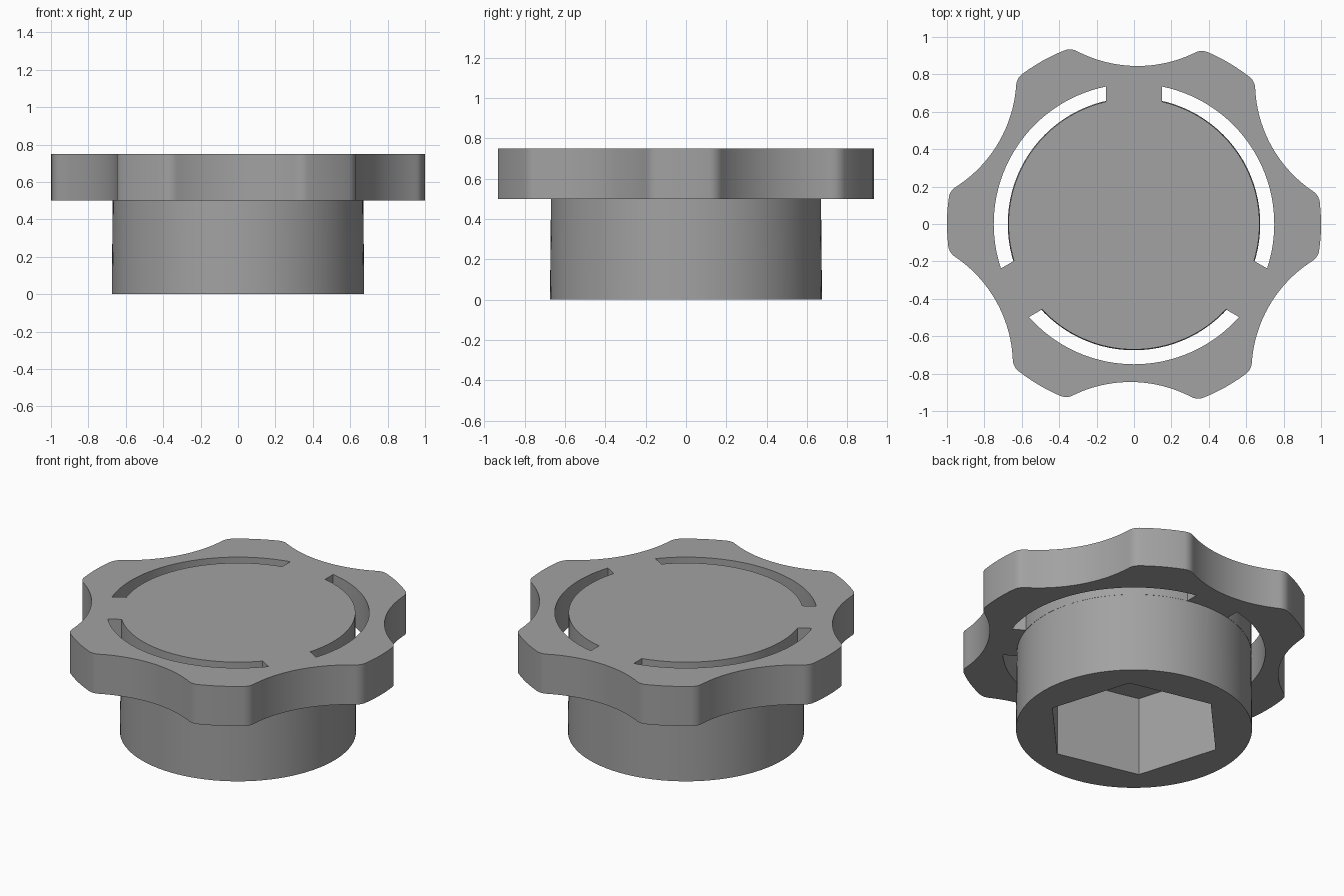
import bpy, bmesh, math
from math import cos, sin, asin, acos, atan2, pi, radians

if "Cube" in bpy.data.objects:
    bpy.data.objects.remove(bpy.data.objects["Cube"])

metal = bpy.data.materials.new("grey")
metal.diffuse_color = (0.36, 0.36, 0.36, 1)
metal.use_nodes = True
metal.node_tree.nodes["Principled BSDF"].inputs["Base Color"].default_value = metal.diffuse_color


def prism(name, pts, z0, z1, bottom_scale=1.0):
    """Closed prism from a counter-clockwise outline."""
    bm = bmesh.new()
    low = [bm.verts.new((x * bottom_scale, y * bottom_scale, z0)) for x, y in pts]
    top = [bm.verts.new((x, y, z1)) for x, y in pts]
    bm.faces.new(low[::-1])
    bm.faces.new(top)
    n = len(pts)
    for i in range(n):
        j = (i + 1) % n
        bm.faces.new((low[i], low[j], top[j], top[i]))
    mesh = bpy.data.meshes.new(name)
    bm.to_mesh(mesh)
    bm.free()
    mesh.materials.append(metal)
    ob = bpy.data.objects.new(name, mesh)
    bpy.context.collection.objects.link(ob)
    return ob


def arc(cx, cy, r, a0, a1, n):
    return [(cx + r * cos(a0 + (a1 - a0) * i / n),
             cy + r * sin(a0 + (a1 - a0) * i / n)) for i in range(n + 1)]


def combine(target, other, operation):
    mod = target.modifiers.new(operation, 'BOOLEAN')
    mod.operation = operation
    mod.solver = 'EXACT'
    mod.object = other
    bpy.context.view_layer.objects.active = target
    bpy.ops.object.modifier_apply(modifier=mod.name)
    bpy.data.objects.remove(other)


# Six-lobed grip outline: scallops blended into rounded lobes
D, R, F = 1.545, 0.70, 0.08          # scallop centre distance, scallop radius, fillet
off = acos(((1 - F) ** 2 + D * D - (R + F) ** 2) / (2 * (1 - F) * D))
outline = []
for k in range(6):
    mid = radians(30 + 60 * k - 0.7)
    sx, sy = D * cos(mid), D * sin(mid)
    fa, fb = mid - off, mid + off
    ax, ay = (1 - F) * cos(fa), (1 - F) * sin(fa)
    bx, by = (1 - F) * cos(fb), (1 - F) * sin(fb)
    sweep = atan2((1 - F) * sin(off), D - (1 - F) * cos(off))
    outline += arc(ax, ay, F, fa, mid + pi - 0 - (pi - sweep), 6)[:-1]
    outline += arc(sx, sy, R, mid + pi + sweep, mid + pi - sweep, 24)
    outline += arc(bx, by, F, mid - sweep, fb, 6)[1:]
    nxt = mid + pi / 3 - off
    outline += arc(0, 0, 1, fb, nxt, 6)[1:-1]

knob = prism("knob", outline, 0.5, 0.75)

# Round hub below the grip
hub = prism("hub", arc(0, 0, 0.669, 0, 2 * pi, 96)[:-1], 0, 0.6, 0.675 / 0.669)
combine(knob, hub, 'UNION')

# Three arc slots separated by straight-sided bridges
for k in range(3):
    a0, a1 = radians(90 + 120 * k), radians(210 + 120 * k)
    o, i = asin(0.15 / 0.75), asin(0.15 / 0.671)
    slot = arc(0, 0, 0.75, a0 + o, a1 - o, 32) + arc(0, 0, 0.671, a1 - i, a0 + i, 32)
    combine(knob, prism("slot_cutter", slot, 0.49, 0.8), 'DIFFERENCE')

# Hexagonal socket in the underside
hexagon = arc(0, 0, 0.523, radians(47), radians(407), 6)[:-1]
combine(knob, prism("socket_cutter", hexagon, -0.1, 0.5), 'DIFFERENCE')

# Smooth curved walls, keep edges sharp
bpy.ops.object.select_all(action='DESELECT')
knob.select_set(True)
bpy.context.view_layer.objects.active = knob
bpy.ops.object.shade_smooth_by_angle(angle=radians(25))
